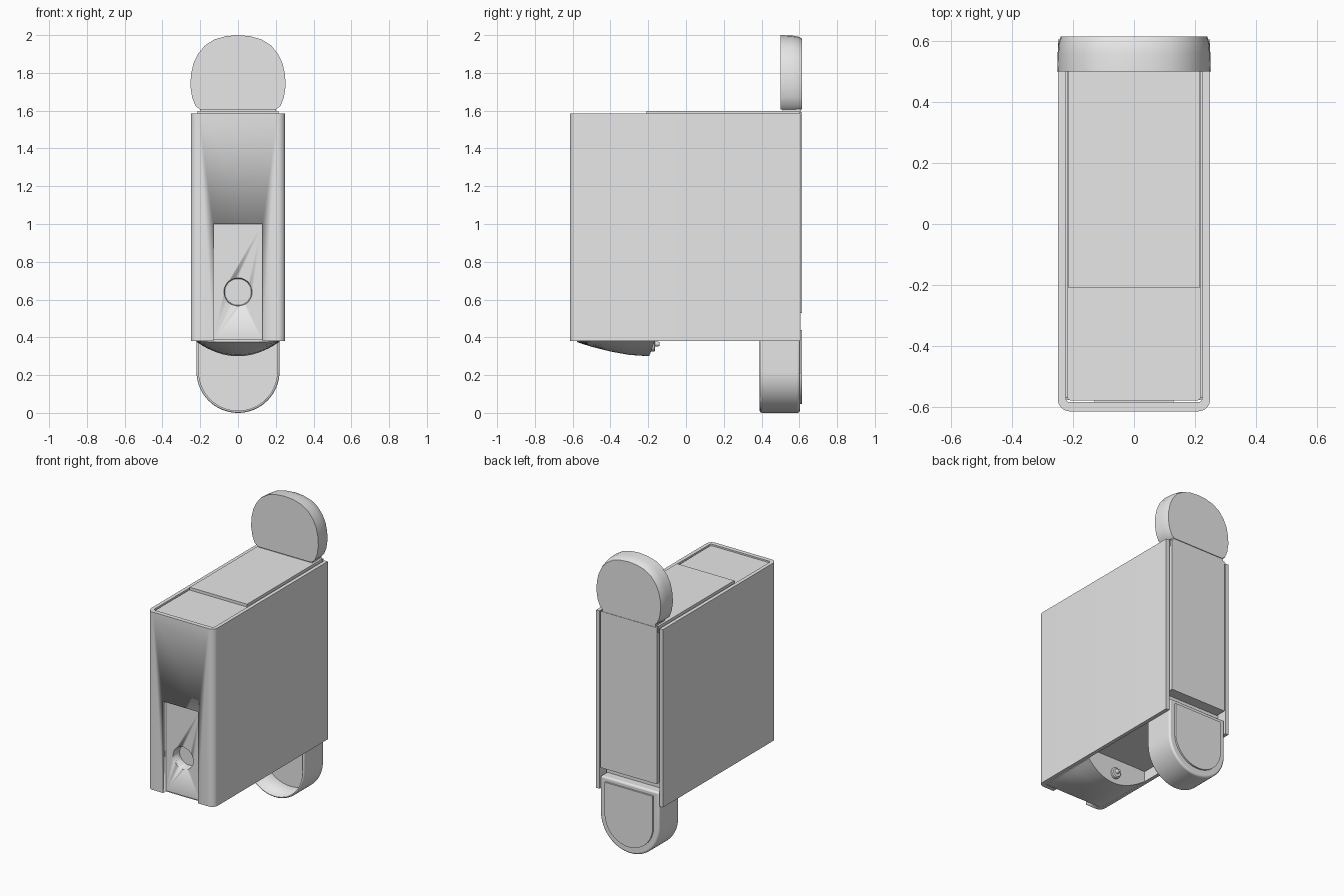
import bpy, bmesh
from math import sin, cos, pi

cube = bpy.data.objects.get("Cube")
if cube:
    bpy.data.objects.remove(cube, do_unlink=True)

grey = bpy.data.materials.new("light grey plastic")
grey.use_nodes = True
grey.diffuse_color = (0.8, 0.8, 0.8, 1)
grey.node_tree.nodes["Principled BSDF"].inputs["Base Color"].default_value = (0.8, 0.8, 0.8, 1)


def loft(name, rings):
    """Skin a row of closed rings and cap both ends."""
    bm = bmesh.new()
    rows = [[bm.verts.new(p) for p in ring] for ring in rings]
    n = len(rows[0])
    for a, b in zip(rows, rows[1:]):
        for i in range(n):
            j = (i + 1) % n
            bm.faces.new((a[i], a[j], b[j], b[i]))
    bm.faces.new(rows[0])
    bm.faces.new(rows[-1])
    bmesh.ops.recalc_face_normals(bm, faces=bm.faces)
    mesh = bpy.data.meshes.new(name)
    bm.to_mesh(mesh)
    bm.free()
    obj = bpy.data.objects.new(name, mesh)
    bpy.context.collection.objects.link(obj)
    mesh.materials.append(grey)
    bpy.ops.object.select_all(action='DESELECT')
    obj.select_set(True)
    bpy.context.view_layer.objects.active = obj
    bpy.ops.object.shade_smooth_by_angle(angle=0.6)
    return obj


def prism_y(name, outline, y0, y1):
    return loft(name, [[(x, y, z) for x, z in outline] for y in (y0, y1)])


def prism_z(name, outline, z0, z1):
    return loft(name, [[(x, y, z) for x, y in outline] for z in (z0, z1)])


def box(name, x, y0, y1, z0, z1):
    return prism_y(name, [(-x, z0), (x, z0), (x, z1), (-x, z1)], y0, y1)


def rod(name, z, stations, sides=32):
    """Round part along y from (y, radius) stations."""
    return loft(name, [[(r * cos(2 * pi * i / sides), y, z + r * sin(2 * pi * i / sides))
                        for i in range(sides)] for y, r in stations])


def cut(obj, cutter):
    mod = obj.modifiers.new("cut", 'BOOLEAN')
    mod.object = cutter
    mod.solver = 'EXACT'
    cutter.hide_render = True
    cutter.hide_viewport = True


def bevel(obj, width, segments=3):
    mod = obj.modifiers.new("bevel", 'BEVEL')
    mod.width, mod.segments, mod.limit_method = width, segments, 'ANGLE'


def front_path(half, front, back, radius):
    """Open U path in plan: straight sides and two rounded front corners."""
    arc = [(half - radius + radius * cos(a), front + radius - radius * sin(a))
           for a in [i * pi / 16 for i in range(9)]]
    right = [(half, back)] + arc
    return right + [(-x, y) for x, y in reversed(right)]


def tongue(radius, centre, top):
    """Outline with a half-round bottom and a flat top."""
    arc = [(radius * cos(a), centre + radius * sin(a))
           for a in [pi + i * pi / 32 for i in range(33)]]
    return [(-radius, top)] + arc + [(radius, top)]


# Cover wrapping the front and both sides, slotted at the lower front
cover = prism_z("cover", front_path(0.25, -0.615, 0.605, 0.04)
                + front_path(0.225, -0.585, 0.605, 0.015)[::-1], 0.38, 1.585)
cut(cover, box("slot_cutter", 0.13, -0.7, -0.5, 0.3, 1.0))

# Inner body with its flat lid, and the panel behind the front slot
body = prism_z("inner_body", front_path(0.219, -0.579, 0.54, 0.012), 0.45, 1.578)
door = box("front_panel", 0.129, -0.587, -0.5, 0.385, 0.999)
hole = rod("hole_cutter", 0.64, [(-0.6, 0.08), (-0.58, 0.073), (-0.525, 0.07)])
cut(body, hole)
cut(door, hole)

# Side fillers closing the gap between cover and body
for side, sign in (("right", -1), ("left", 1)):
    prism_z("filler_" + side, [(sign * x, y) for x, y in
            ((0.21, -0.57), (0.23, -0.57), (0.23, 0.53), (0.21, 0.53))], 0.45, 1.565)

# Raised sliding plate on top, and the back panel
box("top_plate", 0.215, -0.21, 0.6, 1.55, 1.597)
box("back_panel", 0.21, 0.5, 0.613, 0.53, 1.59)

# Rounded head standing on the back edge
half = [(0.2, 1.605), (0.225, 1.625), (0.243, 1.67), (0.252, 1.73), (0.249, 1.79),
        (0.236, 1.85), (0.212, 1.9), (0.175, 1.945), (0.125, 1.977), (0.065, 1.994)]
head = half + [(0, 2.0)] + [(-x, z) for x, z in reversed(half)]
loft("head", [[(x * s, y, 1.605 + (z - 1.605) * s) for x, z in head]
              for y, s in ((0.5, 1), (0.56, 0.995), (0.595, 0.98), (0.615, 0.955))])
box("head_neck", 0.2, 0.51, 0.61, 1.58, 1.61)

# Hollow lower tongue, open to the front, with a raised back plate
cup = prism_y("lower_tongue", tongue(0.22, 0.22, 0.47), 0.39, 0.603)
bevel(cup, 0.012)
cup.modifiers["bevel"].angle_limit = 1.0
cut(cup, prism_y("tongue_cutter", tongue(0.208, 0.22, 0.46), 0.3, 0.56))
prism_y("tongue_plate", tongue(0.18, 0.228, 0.44), 0.58, 0.614)

# Curved chin below the body, deepening toward its rear face
rings = []
for y, low in ((-0.578, 0.375), (-0.5, 0.35), (-0.4, 0.325), (-0.3, 0.307), (-0.195, 0.3)):
    arc = [(0.222 * t, 0.378 - (0.378 - low) * (1 - t * t))
           for t in [i / 8 - 1 for i in range(17)]]
    lean = 0.03 if y > -0.2 else 0
    rings.append([(x, y + lean * (z - low) / 0.08, z) for x, z in arc]
                 + [(0.222, y + lean, 0.46), (-0.222, y + lean, 0.46)])
chin = loft("chin", rings)
cut(chin, box("chin_slot_cutter", 0.13, -0.7, -0.587, 0.3, 1.0))

# Nozzle on the rear face of the chin
rod("nozzle_collar", 0.36, [(-0.22, 0.035), (-0.168, 0.035), (-0.163, 0.028)])
rod("nozzle_tip", 0.365, [(-0.2, 0.014), (-0.15, 0.014), (-0.14, 0.009)], 20)
